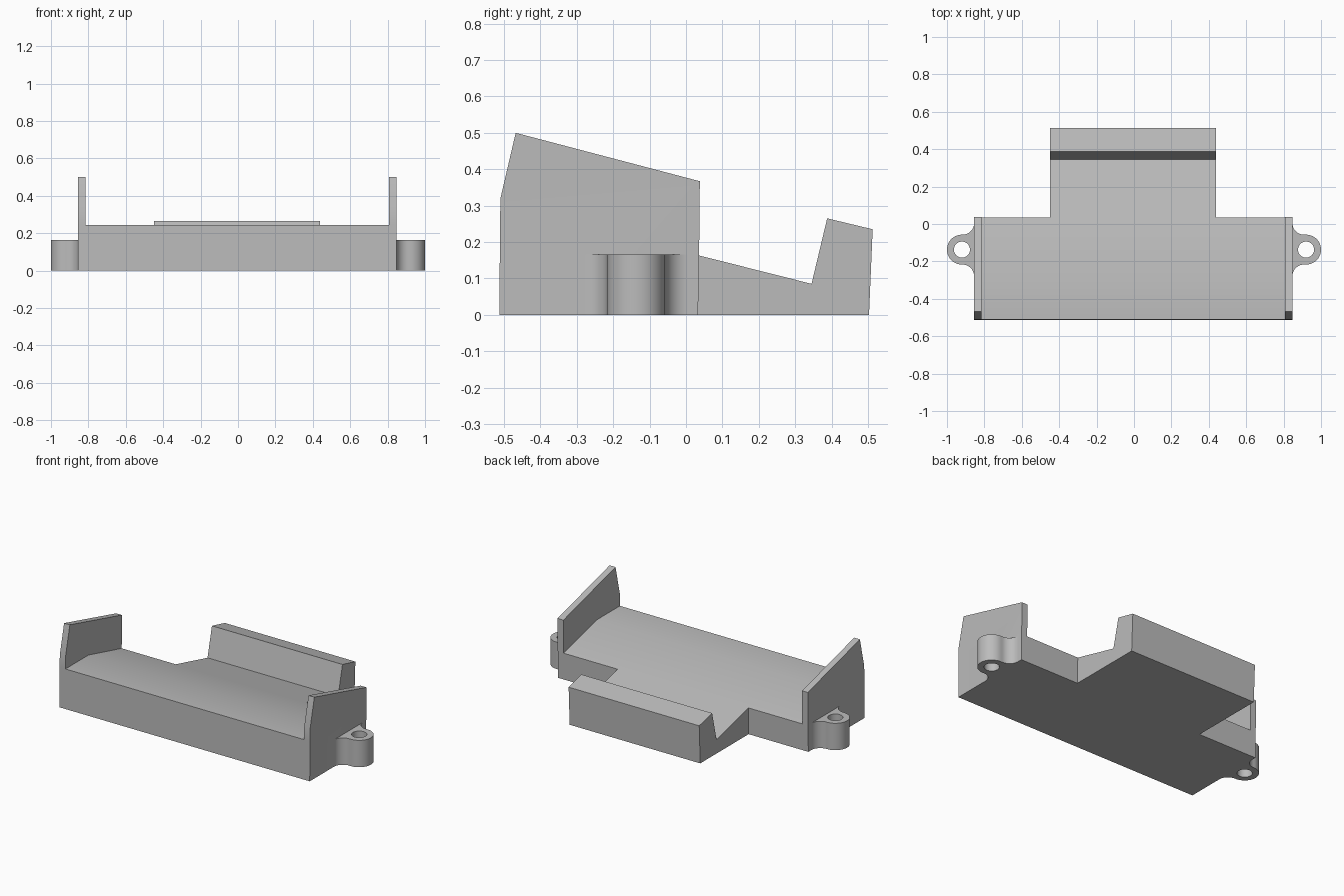
import bpy, bmesh
from math import sin, cos, pi, radians

if "Cube" in bpy.data.objects:
    bpy.data.objects.remove(bpy.data.objects["Cube"])

grey = bpy.data.materials.new("plain grey")
grey.diffuse_color = (0.5, 0.5, 0.5, 1)
grey.use_nodes = True
grey.node_tree.nodes["Principled BSDF"].inputs["Base Color"].default_value = grey.diffuse_color


def prism(name, points, to_3d, a, b):
    """Extrude a 2D outline between two positions along the remaining axis."""
    bm = bmesh.new()
    rings = [[bm.verts.new(to_3d(p, d)) for p in points] for d in (a, b)]
    bm.faces.new(rings[0])
    bm.faces.new(rings[1][::-1])
    n = len(points)
    for i in range(n):
        j = (i + 1) % n
        bm.faces.new((rings[0][j], rings[0][i], rings[1][i], rings[1][j]))
    bmesh.ops.recalc_face_normals(bm, faces=bm.faces)
    me = bpy.data.meshes.new(name)
    bm.to_mesh(me)
    bm.free()
    me.materials.append(grey)
    ob = bpy.data.objects.new(name, me)
    bpy.context.collection.objects.link(ob)
    return ob


def along_x(p, d):
    return (d, p[0], p[1])


def along_z(p, d):
    return (p[0], p[1], d)


def combine(ob, other, operation):
    mod = ob.modifiers.new("combine", "BOOLEAN")
    mod.operation = operation
    mod.solver = "EXACT"
    mod.object = other
    bpy.context.view_layer.objects.active = ob
    bpy.ops.object.modifier_apply(modifier=mod.name)
    bpy.data.objects.remove(other, do_unlink=True)


def arc(cx, cy, r, start, end, n):
    return [(cx + r * cos(radians(start + (end - start) * i / n)),
             cy + r * sin(radians(start + (end - start) * i / n))) for i in range(n + 1)]


# Deck: level front, sloping down towards the back
body = prism("holder_body", [(-0.513, 0), (-0.511, 0.245), (-0.288, 0.245),
                             (0.036, 0.163), (0.033, 0)], along_x, -0.835, 0.827)

# Narrow rear tongue with raised lip
tongue = prism("rear_lip", [(0.033, 0), (0.036, 0.163), (0.345, 0.085),
                            (0.388, 0.265), (0.513, 0.235), (0.503, 0)],
               along_x, -0.449, 0.439)
combine(body, tongue, "UNION")

# End walls
wall_profile = [(-0.513, 0), (-0.511, 0.245), (-0.51, 0.32), (-0.468, 0.5),
                (0.038, 0.367), (0.036, 0.163), (0.033, 0)]
for a, b in ((-0.855, -0.816), (0.807, 0.847)):
    combine(body, prism("end_wall", wall_profile, along_x, a, b), "UNION")

# Screw ears: rounded tab with concave fillets and a through hole
EY, R, F = -0.137, 0.08, 0.062
for side, wall in ((1, 0.847), (-1, 0.855)):
    cx = 1 - R
    outline = [(wall - 0.012, EY + R + F)]
    outline += arc(wall + F, EY + R + F, F, 180, 270, 12)
    outline += arc(cx, EY, R, 90, -90, 28)
    outline += arc(wall + F, EY - R - F, F, 90, 180, 12)
    outline += [(wall - 0.012, EY - R - F)]
    outline = [(side * x, y) for x, y in outline]
    ear = prism("screw_ear", outline, along_z, 0, 0.165)
    hole = prism("hole_cutter", arc(side * cx, EY, 0.043, 0, 348.75, 31), along_z, -0.1, 0.3)
    combine(ear, hole, "DIFFERENCE")
    combine(body, ear, "UNION")

# Smooth shading with sharp edges kept
bpy.ops.object.select_all(action="DESELECT")
body.select_set(True)
bpy.context.view_layer.objects.active = body
bpy.ops.object.shade_smooth_by_angle(angle=radians(30))
